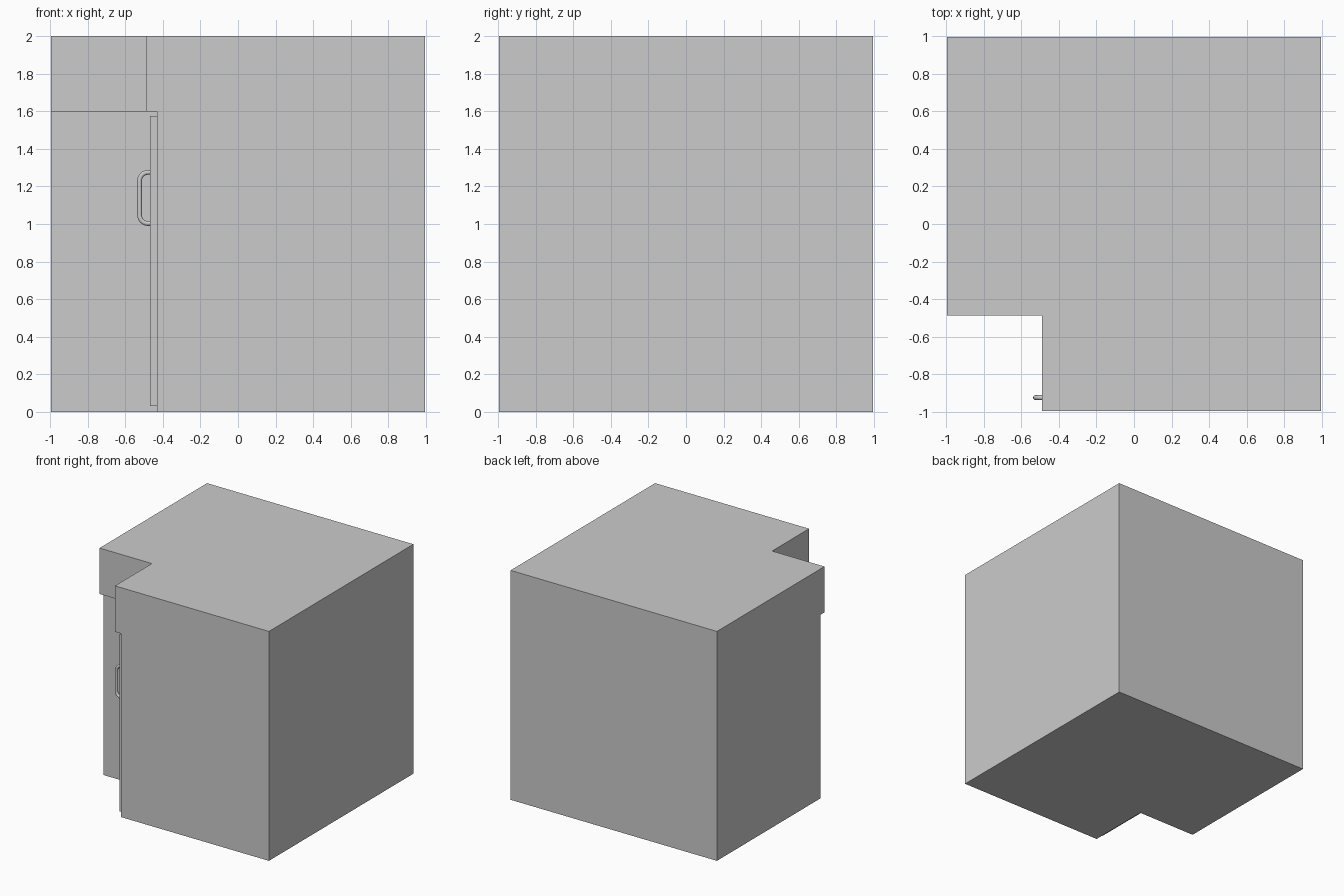
import bpy, bmesh, math
from mathutils import Vector

if "Cube" in bpy.data.objects:
    bpy.data.objects.remove(bpy.data.objects["Cube"])

W = 0.995          # half width and depth
TOP, STEP = 2.0, 1.6


def finish(name, bm):
    bmesh.ops.recalc_face_normals(bm, faces=bm.faces)
    mesh = bpy.data.meshes.new(name)
    bm.to_mesh(mesh)
    bm.free()
    obj = bpy.data.objects.new(name, mesh)
    bpy.context.collection.objects.link(obj)
    return obj


def corner_ring(bm, nx, ny, z):
    """L-shaped outline with a notch at the front left corner."""
    pts = [(-W, ny), (nx, ny), (nx, -W), (W, -W), (W, W), (-W, W)]
    return [bm.verts.new((x, y, z)) for x, y in pts]


# Corner cabinet body: recessed lower part, overhanging upper part
bm = bmesh.new()
a = corner_ring(bm, -0.43, -0.43, 0)
b = corner_ring(bm, -0.43, -0.43, STEP)
c = corner_ring(bm, -0.49, -0.486, STEP)
d = corner_ring(bm, -0.49, -0.486, TOP)
bm.faces.new(a)
bm.faces.new(d)
for i in (0, 1):                               # notch walls and overhang underside
    for lo, hi in ((a, b), (b, c), (c, d)):
        bm.faces.new((lo[i], lo[i + 1], hi[i + 1], hi[i]))
for i in (3, 4):                               # plain right and back sides
    bm.faces.new((a[i], a[i + 1], d[i + 1], d[i]))
bm.faces.new((a[2], a[3], d[3], d[2], c[2], b[2]))   # front end
bm.faces.new((a[5], a[0], b[0], c[0], d[0], d[5]))   # left end
bmesh.ops.delete(bm, geom=[v for v in bm.verts if not v.link_faces], context='VERTS')
finish("cabinet_body", bm)

# Door panel on the notch wall
lo, hi = Vector((-0.468, -0.965, 0.03)), Vector((-0.43, -0.46, 1.575))
bm = bmesh.new()
bmesh.ops.create_cube(bm, size=1)
bmesh.ops.scale(bm, vec=hi - lo, verts=bm.verts)
bmesh.ops.translate(bm, vec=(lo + hi) / 2, verts=bm.verts)
finish("door", bm)

# Door handle: round bar with two rounded bends
hx, hy, z0, z1, r = -0.524, -0.924, 1.0025, 1.275, 0.045
path = [(-0.46, hy, z0)]
for cz, start in ((z0 + r, 270), (z1 - r, 180)):
    for k in range(7):
        t = math.radians(start - 15 * k)
        path.append((hx + r + r * math.cos(t), hy, cz + r * math.sin(t)))
path.append((-0.46, hy, z1))
curve = bpy.data.curves.new("door_handle", 'CURVE')
curve.dimensions = '3D'
curve.bevel_depth = 0.013
curve.bevel_resolution = 3
curve.use_fill_caps = True
spline = curve.splines.new('POLY')
spline.points.add(len(path) - 1)
for p, co in zip(spline.points, path):
    p.co = (*co, 1)
handle = bpy.data.objects.new("door_handle", curve)
bpy.context.collection.objects.link(handle)
bpy.context.view_layer.objects.active = handle
handle.select_set(True)
bpy.ops.object.convert(target='MESH')
bpy.ops.object.shade_smooth_by_angle(angle=math.radians(50))
